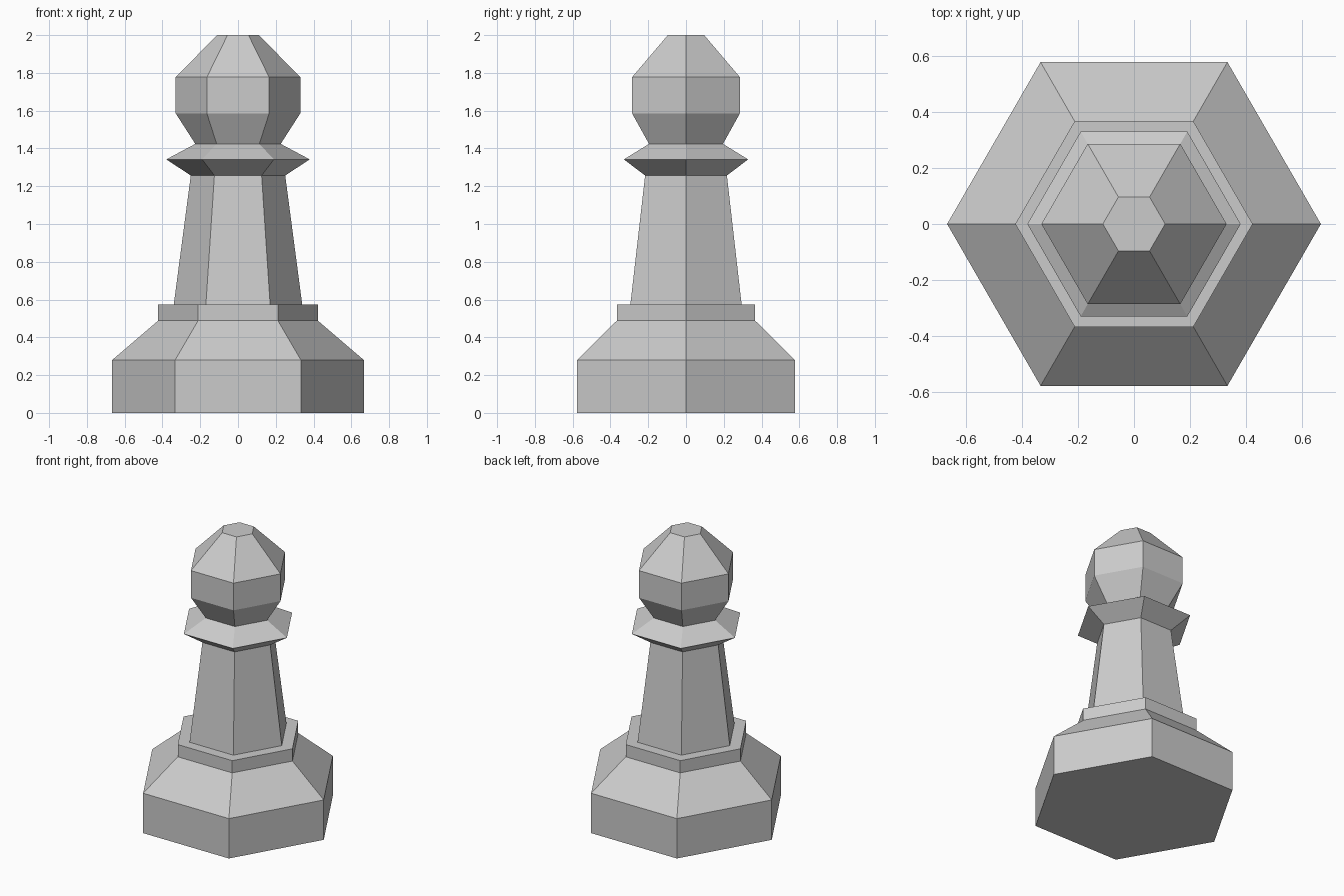
import bpy, bmesh
from math import cos, sin, tau

if "Cube" in bpy.data.objects:
    bpy.data.objects.remove(bpy.data.objects["Cube"])

SIDES = 6

# Silhouette from foot to top: (corner radius, height)
PROFILE = [
    (0.666, 0.0), (0.666, 0.28),      # foot
    (0.423, 0.488), (0.423, 0.574),   # sloped shoulder and step
    (0.34, 0.574), (0.25, 1.257),     # tapered stem
    (0.38, 1.342), (0.226, 1.424),    # collar
    (0.33, 1.586), (0.33, 1.777),     # head
    (0.111, 2.0),                     # flat top
]


def lathe(name, profile, sides):
    """Closed, flat-faced solid made of stacked polygon rings."""
    bm = bmesh.new()
    rings = [[bm.verts.new((r * cos(tau * i / sides), r * sin(tau * i / sides), z))
              for i in range(sides)] for r, z in profile]
    for low, high in zip(rings, rings[1:]):
        for i in range(sides):
            j = (i + 1) % sides
            bm.faces.new((low[i], low[j], high[j], high[i]))
    bm.faces.new(rings[0][::-1])
    bm.faces.new(rings[-1])
    mesh = bpy.data.meshes.new(name)
    bm.to_mesh(mesh)
    bm.free()
    obj = bpy.data.objects.new(name, mesh)
    bpy.context.collection.objects.link(obj)
    return obj


# Whole piece as one watertight hexagonal turning
lathe("chess_pawn", PROFILE, SIDES)
